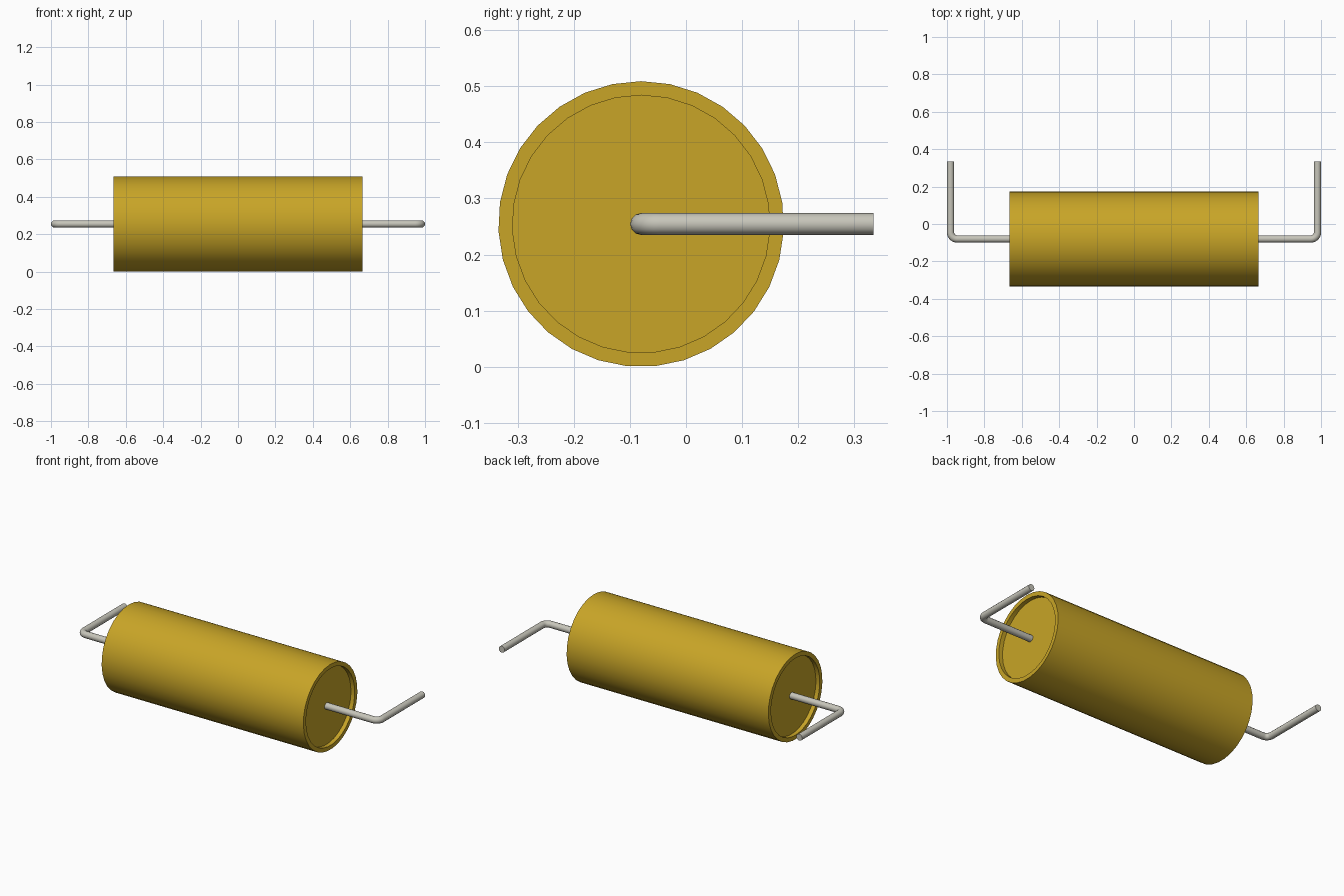
import bpy, bmesh, math

cube = bpy.data.objects.get("Cube")
if cube:
    bpy.data.objects.remove(cube, do_unlink=True)


def make_material(name, rgb):
    mat = bpy.data.materials.new(name)
    mat.use_nodes = True
    mat.diffuse_color = (*rgb, 1)
    mat.node_tree.nodes["Principled BSDF"].inputs["Base Color"].default_value = (*rgb, 1)
    return mat


gold = make_material("mustard_yellow", (0.58, 0.375, 0.02))
metal = make_material("warm_grey_metal", (0.57, 0.56, 0.49))

AXIS_Y, AXIS_Z = -0.08, 0.2545
HALF, RADIUS, RIM, RECESS = 0.665, 0.2545, 0.025, 0.025
SIDES = 31

# Body: a lathed tube along x with a shallow recess in each end
inner = RADIUS - RIM
profile = [(-HALF + RECESS, inner), (-HALF, inner), (-HALF, RADIUS),
           (HALF, RADIUS), (HALF, inner), (HALF - RECESS, inner)]
bm = bmesh.new()
rings = []
for x, r in profile:
    angles = [2 * math.pi * i / SIDES for i in range(SIDES)]
    rings.append([bm.verts.new((x, r * math.sin(a), r * math.cos(a))) for a in angles])
for a, b in zip(rings, rings[1:]):
    for i in range(SIDES):
        j = (i + 1) % SIDES
        bm.faces.new((a[i], a[j], b[j], b[i]))
bm.faces.new(rings[0])
bm.faces.new(rings[-1])
bmesh.ops.recalc_face_normals(bm, faces=bm.faces)
mesh = bpy.data.meshes.new("body")
bm.to_mesh(mesh)
bm.free()
mesh.materials.append(gold)
body = bpy.data.objects.new("body", mesh)
body.location = (0, AXIS_Y, AXIS_Z)
bpy.context.collection.objects.link(body)
bpy.context.view_layer.objects.active = body
body.select_set(True)
bpy.ops.object.shade_smooth_by_angle(angle=math.radians(30))


# Leads: round wire leaving each end and bending towards the back
def add_lead(name, side):
    reach, bend, tip = 0.981, 0.035, 0.334
    path = [(HALF - RECESS - 0.01, AXIS_Y)]
    for i in range(7):
        a = math.pi / 2 * i / 6
        path.append((reach - bend + bend * math.sin(a), AXIS_Y + bend - bend * math.cos(a)))
    path.append((reach, tip))
    curve = bpy.data.curves.new(name, "CURVE")
    curve.dimensions = "3D"
    curve.bevel_depth = 0.0195
    curve.bevel_resolution = 4
    curve.use_fill_caps = True
    spline = curve.splines.new("POLY")
    spline.points.add(len(path) - 1)
    for point, (x, y) in zip(spline.points, path):
        point.co = (side * x, y, AXIS_Z, 1)
    spline.use_smooth = True
    curve.materials.append(metal)
    bpy.context.collection.objects.link(bpy.data.objects.new(name, curve))


add_lead("left_lead", 1)
add_lead("right_lead", -1)
